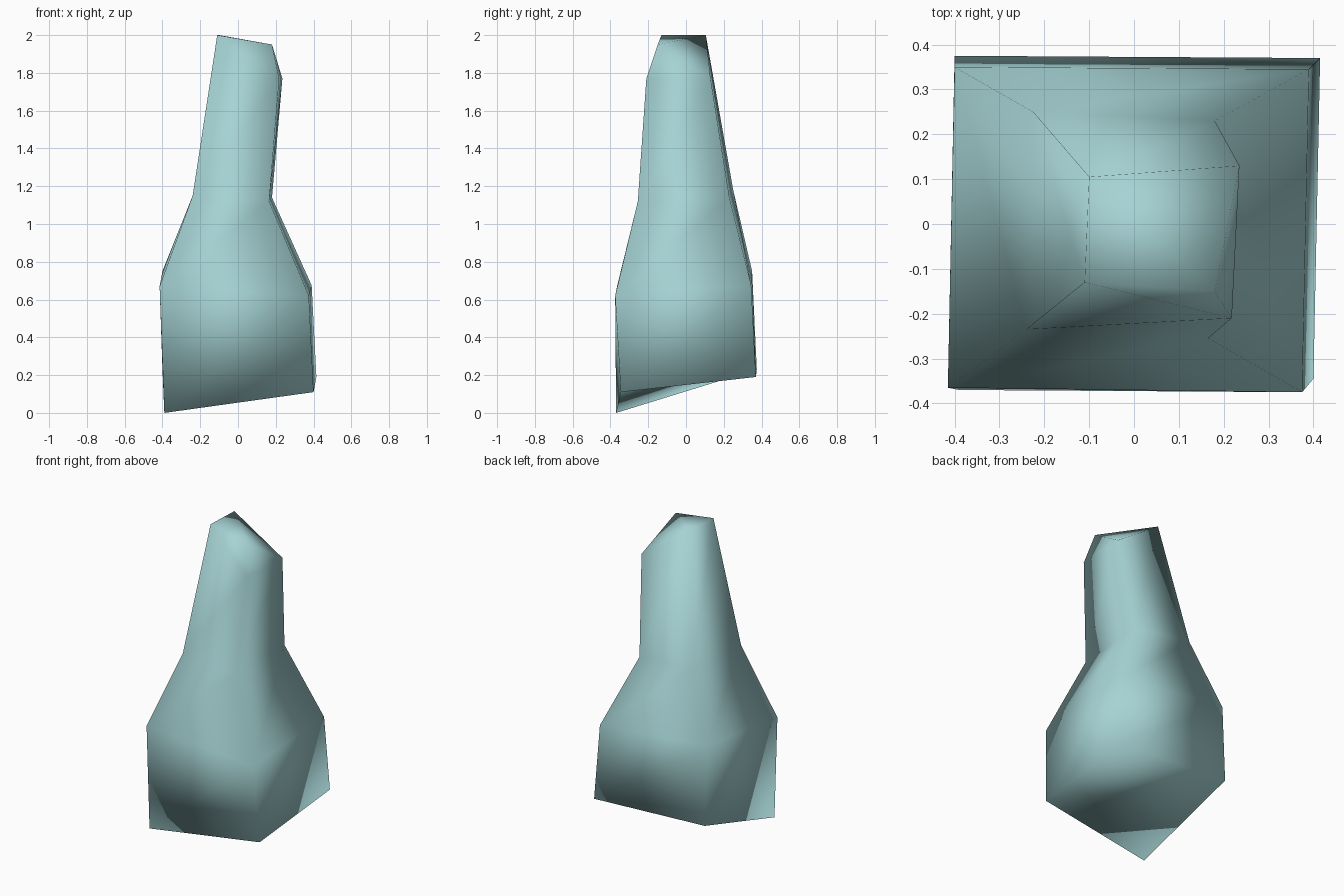
import bpy
import bmesh

default_cube = bpy.data.objects.get("Cube")
if default_cube:
    bpy.data.objects.remove(default_cube, do_unlink=True)


def make_material(name, colour):
    material = bpy.data.materials.new(name)
    material.use_nodes = True
    material.diffuse_color = colour
    material.node_tree.nodes["Principled BSDF"].inputs["Base Color"].default_value = colour
    return material


# Uneven four-cornered sections: front left, back left, back right, front right in plan
base = [(-.39, -.37, 0), (-.40, .375, .23), (.415, .37, .19), (.40, -.345, .11)]
shoulder = [(-.415, -.365, .67), (-.40, .35, .75), (.39, .345, .675), (.375, -.375, .62)]
neck = [(-.24, -.235, 1.15), (-.225, .25, 1.18), (.18, .23, 1.14), (.165, -.255, 1.12)]
tip = [(-.11, -.13, 2), (-.10, .105, 2), (.235, .13, 1.77), (.218, -.21, 1.77)]
tip_corner = (.18, -.15, 1.95)

bm = bmesh.new()
rings = [[bm.verts.new(point) for point in ring] for ring in (base, shoulder, neck, tip)]

# Triangulated walls between neighbouring sections
for lower, upper in zip(rings, rings[1:]):
    for i in range(len(lower)):
        j = (i + 1) % len(lower)
        bm.faces.new((lower[i], lower[j], upper[i]))
        bm.faces.new((lower[j], upper[j], upper[i]))

# Creased underside
front_left, back_left, back_right, front_right = rings[0]
bm.faces.new((front_left, front_right, back_left))
bm.faces.new((front_right, back_right, back_left))

# Faceted tip, a fan around one raised corner
peak = bm.verts.new(tip_corner)
top = rings[-1]
for i in range(len(top)):
    bm.faces.new((top[i], top[(i + 1) % len(top)], peak))

bmesh.ops.recalc_face_normals(bm, faces=bm.faces)
for face in bm.faces:
    face.smooth = True

# Single smooth-shaded body
mesh = bpy.data.meshes.new("tapered_body")
bm.to_mesh(mesh)
bm.free()
mesh.materials.append(make_material("pale teal", (.38, .65, .66, 1)))
body = bpy.data.objects.new("tapered_body", mesh)
bpy.context.collection.objects.link(body)
